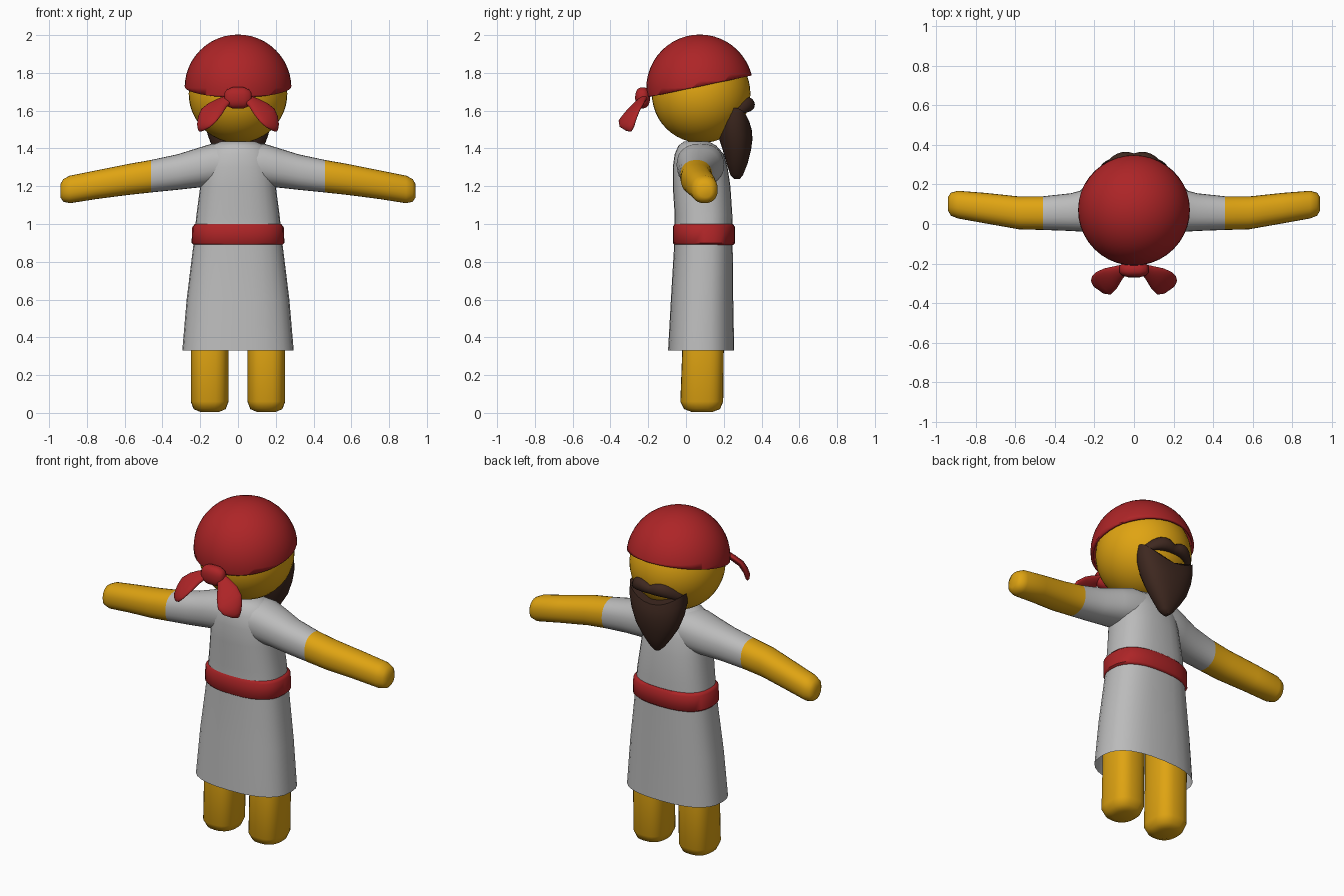
import bpy, bmesh, math
from mathutils import Vector

if "Cube" in bpy.data.objects:
    bpy.data.objects.remove(bpy.data.objects["Cube"])


def material(name, rgb):
    m = bpy.data.materials.new(name)
    m.use_nodes = True
    m.diffuse_color = (*rgb, 1)
    m.node_tree.nodes["Principled BSDF"].inputs["Base Color"].default_value = (*rgb, 1)
    return m


RED = material("red cloth", (0.42, 0.018, 0.02))
SKIN = material("golden skin", (0.74, 0.37, 0.006))
CLOTH = material("pale grey cloth", (0.5, 0.5, 0.5))
HAIR = material("dark brown hair", (0.048, 0.021, 0.014))


def finish(bm, name, mats, angle=50):
    """Turn a bmesh into a smooth shaded object."""
    bmesh.ops.recalc_face_normals(bm, faces=bm.faces)
    me = bpy.data.meshes.new(name)
    bm.to_mesh(me)
    bm.free()
    ob = bpy.data.objects.new(name, me)
    bpy.context.collection.objects.link(ob)
    for m in mats:
        me.materials.append(m)
    bpy.ops.object.select_all(action="DESELECT")
    ob.select_set(True)
    bpy.context.view_layer.objects.active = ob
    bpy.ops.object.shade_smooth_by_angle(angle=math.radians(angle))
    return ob


def ring(c, a, b, power=1.0, n=28):
    """Rounded section with centre c and half axes a and b."""
    def p(v):
        return math.copysign(abs(v) ** power, v)
    c, a, b = Vector(c), Vector(a), Vector(b)
    angles = [2 * math.pi * i / n for i in range(n)]
    return [c + a * p(math.cos(t)) + b * p(math.sin(t)) for t in angles]


def level(z, rx, back, front, power=1.0, x=0):
    """Horizontal section between two y values."""
    return ring((x, (back + front) / 2, z), (rx, 0, 0), (0, (front - back) / 2, 0), power)


def loft(name, rings, mats, start=True, end=True, rule=None, angle=50):
    bm = bmesh.new()
    rows = [[bm.verts.new(p) for p in r] for r in rings]
    n = len(rows[0])
    for lo, hi in zip(rows, rows[1:]):
        for i in range(n):
            j = (i + 1) % n
            bm.faces.new((lo[i], lo[j], hi[j], hi[i]))
    if start:
        bm.faces.new(rows[0][::-1])
    if end:
        bm.faces.new(rows[-1])
    if rule:
        for f in bm.faces:
            f.material_index = rule(f.calc_center_median())
    return finish(bm, name, mats, angle)


# Robe: open at the hem, closed at the neck
loft("robe", [
    level(0.33, 0.295, -0.095, 0.255, 0.8),
    level(0.6, 0.272, -0.08, 0.25, 0.8),
    level(0.9, 0.235, -0.062, 0.247, 0.8),
    level(1.05, 0.22, -0.06, 0.245, 0.8),
    level(1.2, 0.2, -0.07, 0.235, 0.8),
    level(1.3, 0.195, -0.07, 0.22, 0.85),
    level(1.37, 0.18, -0.06, 0.2, 0.9),
    level(1.415, 0.145, -0.04, 0.16),
    level(1.437, 0.09, -0.01, 0.12),
], [CLOTH], start=False)

# Belt
loft("belt", [
    level(0.89, 0.235, -0.062, 0.25, 0.8),
    level(0.9, 0.246, -0.07, 0.26, 0.8),
    level(0.985, 0.242, -0.07, 0.26, 0.8),
    level(1.0, 0.228, -0.06, 0.248, 0.8),
], [RED])

# Arms (grey sleeve to the elbow) and legs
ARM = [  # x, y, z, half depth, half height
    (0.05, 0.075, 1.32, 0.125, 0.11), (0.14, 0.075, 1.312, 0.125, 0.113),
    (0.22, 0.07, 1.296, 0.112, 0.104), (0.32, 0.06, 1.275, 0.095, 0.094),
    (0.46, 0.055, 1.253, 0.085, 0.086), (0.58, 0.056, 1.236, 0.083, 0.082),
    (0.75, 0.08, 1.208, 0.077, 0.076), (0.89, 0.098, 1.183, 0.07, 0.073),
    (0.925, 0.1, 1.178, 0.058, 0.06), (0.94, 0.102, 1.176, 0.034, 0.035),
]
for side, s in (("left", 1), ("right", -1)):
    loft(side + "_arm",
         [ring((s * x, y, z), (0, ry, 0), (0, 0, rz), 0.88) for x, y, z, ry, rz in ARM],
         [CLOTH, SKIN], rule=lambda c: int(abs(c.x) > 0.46))
    x = s * 0.15
    loft(side + "_leg", [
        level(0.005, 0.05, 0.03, 0.14, 0.85, x),
        level(0.02, 0.085, -0.01, 0.18, 0.8, x),
        level(0.06, 0.1, -0.03, 0.197, 0.75, x),
        level(0.33, 0.1, -0.02, 0.2, 0.75, x),
        level(0.55, 0.1, -0.02, 0.2, 0.75, x),
    ], [SKIN])


def ball(centre, radius):
    bm = bmesh.new()
    bmesh.ops.create_uvsphere(bm, u_segments=40, v_segments=24, radius=radius)
    bmesh.ops.translate(bm, verts=bm.verts, vec=centre)
    return bm


# Head
finish(ball((0, 0.08, 1.69), 0.261), "head", [SKIN])

# Head scarf: dome cut by a tilted plane
bm = ball((0, 0.073, 1.72), 0.283)
bmesh.ops.bisect_plane(bm, geom=bm.verts[:] + bm.edges[:] + bm.faces[:],
                       plane_co=(0, 0.07, 1.728), plane_no=(0, -0.21, 1), clear_inner=True)
scarf = finish(bm, "head_scarf", [RED])
rim = scarf.modifiers.new("thickness", "SOLIDIFY")
rim.thickness = 0.014

# Scarf knot
loft("scarf_knot", [
    ring((x, -0.23, 1.668), (0, r * 0.7, 0), (0, 0, r), 0.85)
    for x, r in ((-0.072, 0.025), (-0.06, 0.043), (-0.03, 0.056),
                 (0.03, 0.056), (0.06, 0.043), (0.072, 0.025))], [RED])

# Scarf tails: flat leaves hanging out from the knot
TAIL = [  # x, y, z, half width
    (0.045, -0.225, 1.665, 0.025), (0.085, -0.25, 1.64, 0.045),
    (0.12, -0.275, 1.61, 0.066), (0.155, -0.3, 1.575, 0.075),
    (0.18, -0.306, 1.54, 0.06), (0.2, -0.3, 1.51, 0.03), (0.207, -0.295, 1.495, 0.008),
]
for side, s in (("left", 1), ("right", -1)):
    across = Vector((s * 0.5, 0.72, 0.42)).normalized()
    flat = across.cross(Vector((s * 0.6, -0.35, -0.65))).normalized()
    loft(side + "_scarf_tail",
         [ring((s * x, y, z), across * w, flat * min(0.018, w)) for x, y, z, w in TAIL],
         [RED])

# Beard: pointed, with its top edge rising toward the cheeks
BEARD = [  # z, half width, back y, front y, rise at the sides
    (1.238, 0.015, 0.255, 0.285, 0), (1.26, 0.04, 0.235, 0.302, 0),
    (1.32, 0.085, 0.215, 0.326, 0), (1.39, 0.13, 0.195, 0.344, 0),
    (1.45, 0.16, 0.175, 0.352, 0.02), (1.5, 0.178, 0.17, 0.348, 0.05),
    (1.535, 0.18, 0.18, 0.337, 0.08),
]
rows = []
for z, w, back, front, rise in BEARD:
    row = level(z, w, back, front, 0.88)
    for p in row:
        p.z += rise * (p.x / w) ** 2
    rows.append(row)
loft("beard", rows, [HAIR])

# Moustache: a tapered tube following the face
path = []
for i in range(-8, 9):
    t = i / 8
    a = abs(t)
    x = 0.172 * t
    z = 1.622 + 0.05 * a - 0.095 * a ** 2.5
    y = 0.08 + math.sqrt(0.262 ** 2 - x * x - (z - 1.69) ** 2)
    r = 0.024 + 0.014 * math.sin(math.pi * min(1, a * 1.05)) - 0.006 * a
    path.append(ring((x, y, z), (0, r, 0), (0, 0, r * 1.1), 1, 14))
loft("moustache", path, [HAIR])
